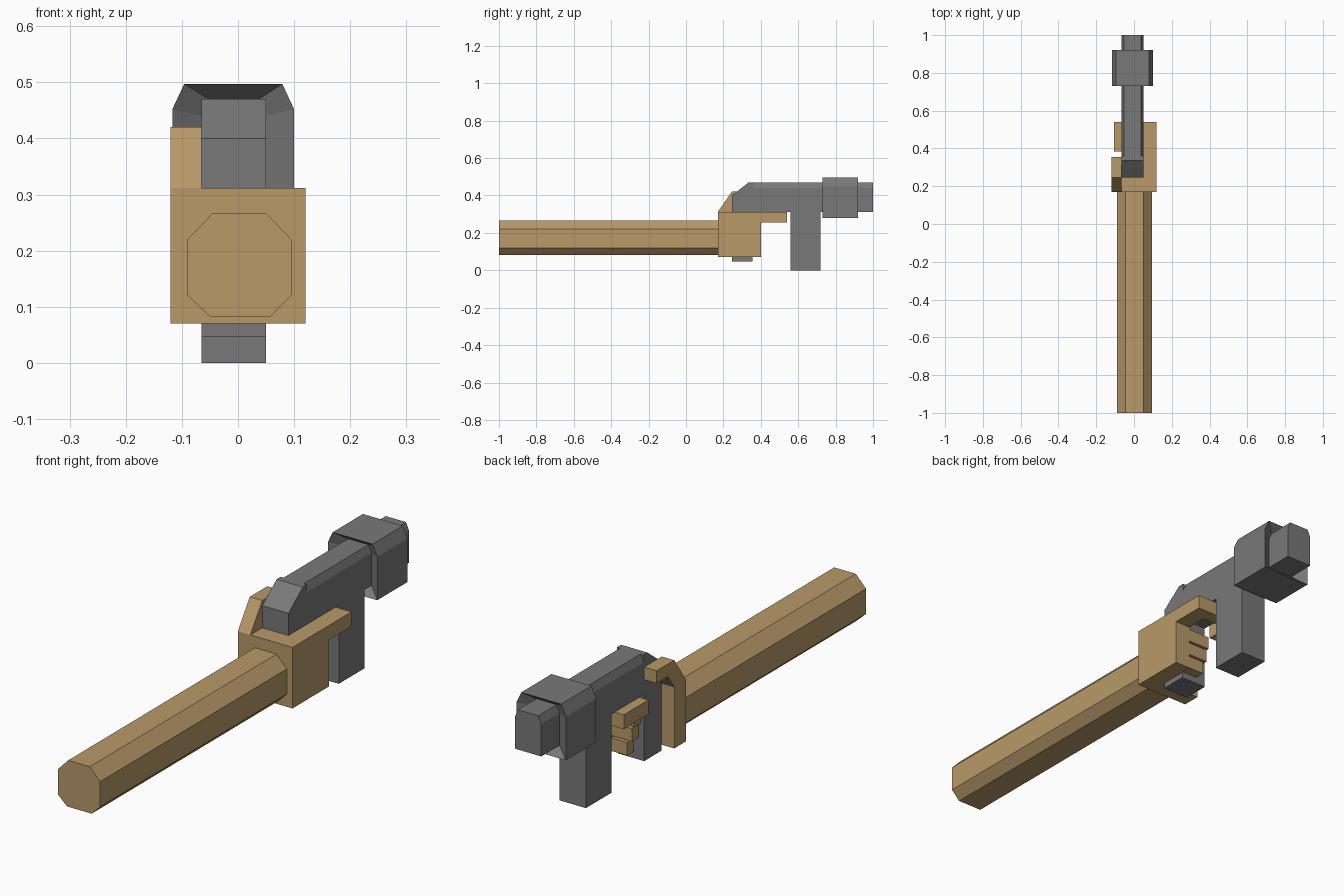
import bpy
import bmesh

cube = bpy.data.objects.get("Cube")
if cube:
    bpy.data.objects.remove(cube, do_unlink=True)


def material(name, rgb):
    m = bpy.data.materials.new(name)
    m.use_nodes = True
    colour = (*rgb, 1)
    m.diffuse_color = colour
    m.node_tree.nodes["Principled BSDF"].inputs["Base Color"].default_value = colour
    return m


TAN = material("tan", (0.48, 0.32, 0.143))
GREY = material("grey", (0.19, 0.19, 0.19))


def finish(name, bm, mat):
    bmesh.ops.recalc_face_normals(bm, faces=bm.faces)
    me = bpy.data.meshes.new(name)
    bm.to_mesh(me)
    bm.free()
    me.materials.append(mat)
    ob = bpy.data.objects.new(name, me)
    bpy.context.collection.objects.link(ob)
    return ob


def loft(name, loops, mat, closed=False):
    """Join matching loops with quads; cap the ends, or close into a ring."""
    bm = bmesh.new()
    rings = [[bm.verts.new(p) for p in loop] for loop in loops]
    pairs = list(zip(rings, rings[1:]))
    if closed:
        pairs.append((rings[-1], rings[0]))
    else:
        bm.faces.new(rings[0])
        bm.faces.new(rings[-1])
    for a, b in pairs:
        for i in range(len(a)):
            j = (i + 1) % len(a)
            bm.faces.new((a[i], a[j], b[j], b[i]))
    return finish(name, bm, mat)


def along_y(profile, y):
    return [(x, y, z) for x, z in profile]


def prism_x(name, profile, x0, x1, mat):
    return loft(name, [[(x, y, z) for y, z in profile] for x in (x0, x1)], mat)


def prism_z(name, profile, z0, z1, mat):
    return loft(name, [[(x, y, z) for x, y in profile] for z in (z0, z1)], mat)


def box(name, xs, ys, zs, mat):
    rect = [(xs[0], ys[0]), (xs[1], ys[0]), (xs[1], ys[1]), (xs[0], ys[1])]
    return prism_z(name, rect, zs[0], zs[1], mat)


def roofed(x0, x1, z0, z1, cx, cz):
    """Rectangle with its two upper corners cut off."""
    return [(x0, z0), (x1, z0), (x1, z1 - cz), (x1 - cx, z1), (x0 + cx, z1), (x0, z1 - cz)]


# Octagonal forearm
arm = [(-0.09, 0.12), (-0.05, 0.083), (0.058, 0.083), (0.095, 0.12),
       (0.095, 0.22), (0.05, 0.267), (-0.045, 0.267), (-0.09, 0.22)]
loft("forearm", [along_y(arm, y) for y in (-1, 0.18)], TAN)

# Gun sides
L, R = -0.065, 0.05

# Palm wrapping the grip from the back and the left side
palm = [(-0.12, 0.17), (0.12, 0.17), (0.12, 0.40), (R, 0.40), (R, 0.245), (-0.12, 0.245)]
prism_z("palm", palm, 0.07, 0.312, TAN)

# Thumb
thumb = [(0.17, 0.312), (0.245, 0.42), (0.355, 0.42), (0.355, 0.37), (0.285, 0.37), (0.245, 0.312)]
prism_x("thumb", thumb, -0.12, L, TAN)

# Index finger hooked round the front of the trigger space
index = [(0.12, 0.39), (0.12, 0.54), (-0.105, 0.54), (-0.105, 0.385),
         (L, 0.385), (L, 0.485), (R, 0.485), (R, 0.39)]
prism_z("index_finger", index, 0.255, 0.312, TAN)

# Three lower fingers closing over the grip
for name, tip, z in (("middle_finger", -0.05, 0.195), ("ring_finger", -0.04, 0.134),
                     ("little_finger", -0.02, 0.073)):
    box(name, (tip, R), (0.356, 0.397), (z, z + 0.052), TAN)

# Gun grip and magazine
box("grip", (L, R), (0.245, 0.355), (0.047, 0.32), GREY)
box("magazine", (L, R), (0.56, 0.72), (0, 0.32), GREY)

# Gun body: sloping rear, then a chamfered barrel
rear = [(0.245, 0.312), (0.245, 0.40), (0.335, 0.47), (0.36, 0.47), (0.36, 0.312)]
prism_x("gun_rear", rear, L, R, GREY)
barrel = roofed(L, R, 0.312, 0.47, 0.013, 0.03)
loft("barrel", [along_y(barrel, y) for y in (0.36, 1)], GREY)

# Collar around the barrel with hollowed ends
outer = roofed(-0.117, 0.10, 0.28, 0.497, 0.021, 0.045)
loft("collar", [along_y(outer, 0.73), along_y(outer, 0.92),
                along_y(barrel, 0.885), along_y(barrel, 0.765)], GREY, closed=True)
